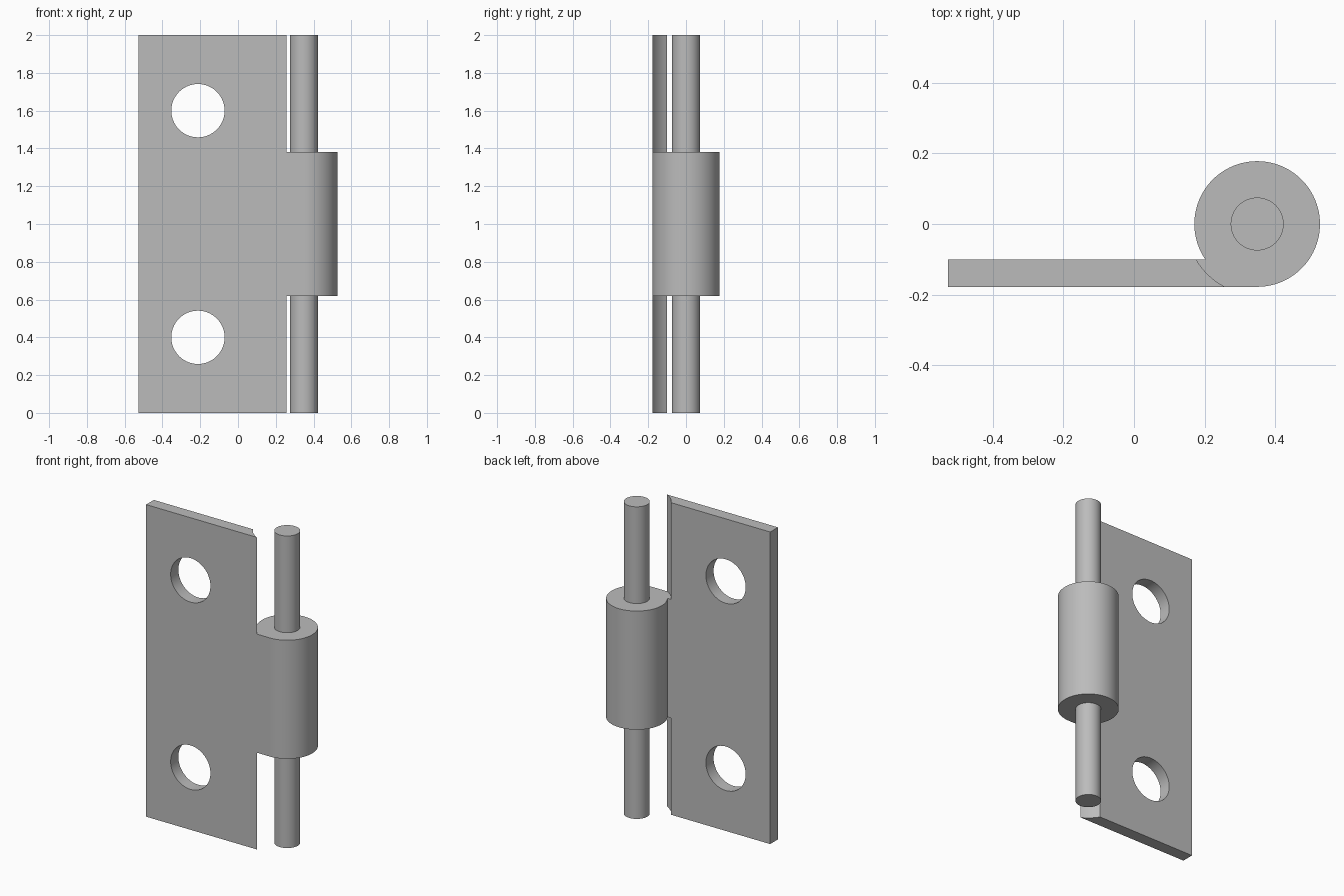
import bpy
import math

default = bpy.data.objects.get("Cube")
if default:
    bpy.data.objects.remove(default, do_unlink=True)

STEEL = (0.5, 0.5, 0.5, 1.0)
steel = bpy.data.materials.new("steel grey")
steel.use_nodes = True
steel.diffuse_color = STEEL
steel.node_tree.nodes["Principled BSDF"].inputs["Base Color"].default_value = STEEL

HEIGHT = 2.0
AXIS_X = 0.349                    # hinge axis, at y = 0
KNUCKLE_R = 0.178
KNUCKLE_LOW, KNUCKLE_HIGH = 0.62, 1.38
LEAF_LEFT, LEAF_BACK = -0.527, -0.1


def cylinder(name, radius, x, low, high):
    """Upright cylinder centred on y = 0."""
    bpy.ops.mesh.primitive_cylinder_add(
        vertices=96, radius=radius, depth=high - low, location=(x, 0, (low + high) / 2))
    ob = bpy.context.object
    ob.name = name
    ob.data.materials.append(steel)
    return ob


def cut(target, cutter):
    """Subtract the cutter and remove it."""
    mod = target.modifiers.new("cut", 'BOOLEAN')
    mod.operation = 'DIFFERENCE'
    mod.solver = 'EXACT'
    mod.object = cutter
    cutter.hide_render = True
    bpy.context.view_layer.objects.active = target
    bpy.ops.object.modifier_apply(modifier=mod.name)
    bpy.data.objects.remove(cutter, do_unlink=True)


# Flat leaf, running tangent into the knuckle
bpy.ops.mesh.primitive_cube_add(size=1, location=(
    (LEAF_LEFT + AXIS_X) / 2, (LEAF_BACK - KNUCKLE_R) / 2, HEIGHT / 2))
leaf = bpy.context.object
leaf.name = "hinge_leaf"
leaf.scale = (AXIS_X - LEAF_LEFT, LEAF_BACK + KNUCKLE_R, HEIGHT)
bpy.ops.object.transform_apply(location=True, rotation=False, scale=True)
leaf.data.materials.append(steel)

# Curved clearance above and below the knuckle
for low, high in ((-0.2, KNUCKLE_LOW), (KNUCKLE_HIGH, HEIGHT + 0.2)):
    cut(leaf, cylinder("clearance_cutter", 0.2, AXIS_X, low, high))

# Screw holes
for z in (0.4, 1.6):
    hole = cylinder("hole_cutter", 0.141, -0.212, -0.5, 0.5)
    hole.rotation_euler.x = math.pi / 2
    hole.location.z = z
    bpy.context.view_layer.update()
    cut(leaf, hole)

# Knuckle and pin
knuckle = cylinder("knuckle", KNUCKLE_R, AXIS_X, KNUCKLE_LOW, KNUCKLE_HIGH)
pin = cylinder("hinge_pin", 0.075, AXIS_X, 0, HEIGHT)

# Smooth round walls, crisp edges
for ob in (leaf, knuckle, pin):
    bpy.ops.object.select_all(action='DESELECT')
    ob.select_set(True)
    bpy.context.view_layer.objects.active = ob
    bpy.ops.object.shade_smooth_by_angle(angle=math.radians(30))
